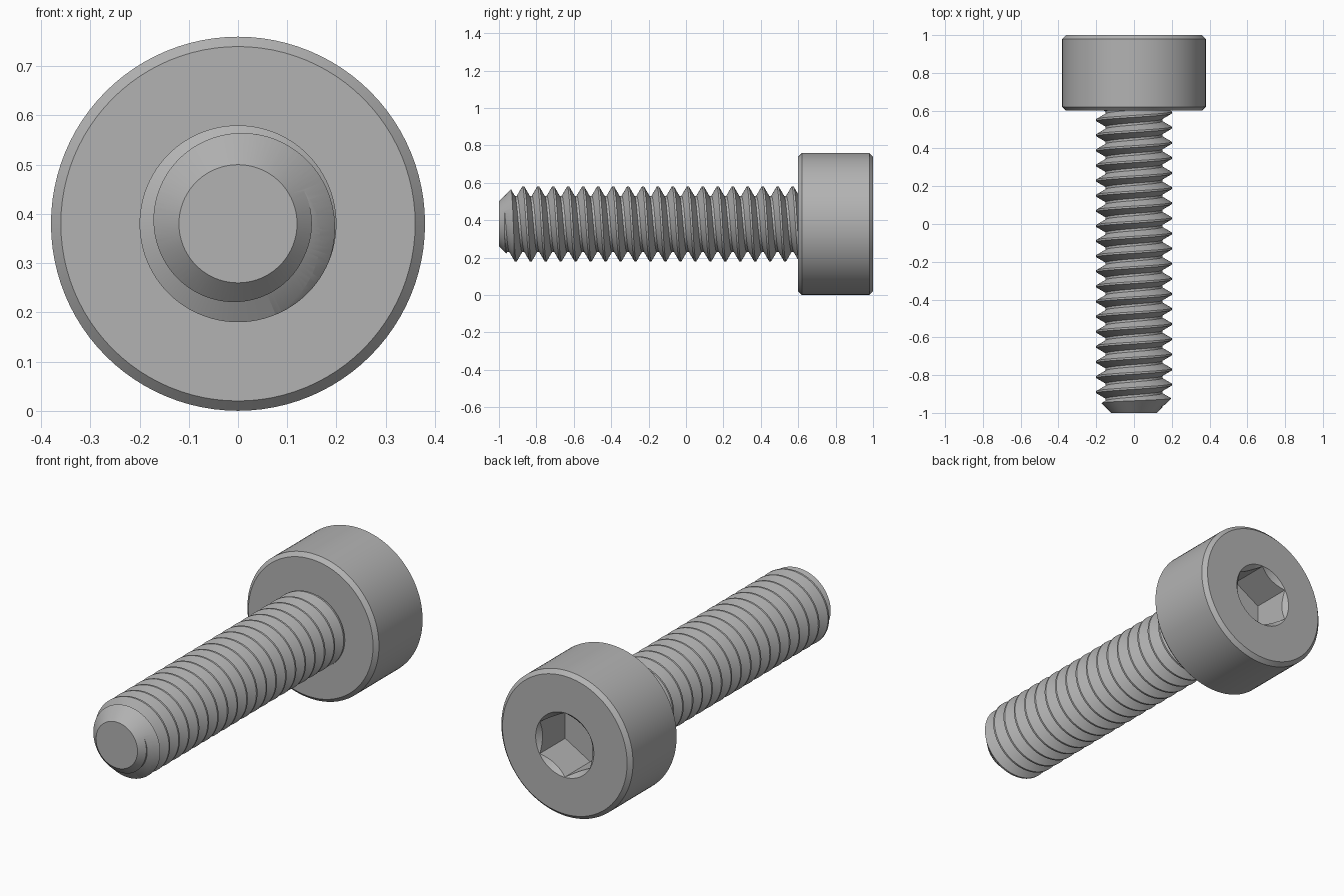
import bpy, bmesh
from math import sin, cos, pi, radians

AXIS_Z = 0.38          # height of the screw axis
PITCH, MAJOR, MINOR = 0.08, 0.20, 0.15

if "Cube" in bpy.data.objects:
    bpy.data.objects.remove(bpy.data.objects["Cube"])

steel = bpy.data.materials.new("grey steel")
steel.use_nodes = True
GREY = (0.45, 0.45, 0.45, 1)
steel.diffuse_color = GREY
steel.node_tree.nodes["Principled BSDF"].inputs["Base Color"].default_value = GREY


def point(radius, angle, y):
    """Point around the screw axis; the angle starts at the top."""
    return (radius * sin(angle), y, AXIS_Z + radius * cos(angle))


def finish(bm, name):
    bmesh.ops.recalc_face_normals(bm, faces=bm.faces)
    mesh = bpy.data.meshes.new(name)
    bm.to_mesh(mesh)
    bm.free()
    mesh.materials.append(steel)
    obj = bpy.data.objects.new(name, mesh)
    bpy.context.collection.objects.link(obj)
    return obj


def lathe(name, profile, sides=96):
    """Closed solid turned from (radius, y) points."""
    bm = bmesh.new()
    rings = [[bm.verts.new(point(r, 2 * pi * i / sides, y)) for i in range(sides)]
             for r, y in profile]
    for a, b in zip(rings, rings[1:]):
        for i in range(sides):
            j = (i + 1) % sides
            bm.faces.new((a[i], a[j], b[j], b[i]))
    bm.faces.new(rings[0])
    bm.faces.new(rings[-1])
    return finish(bm, name)


def thread(name, start, turns, sides=96):
    """Closed solid with a right-hand helical V thread; start is a crest at the top."""
    profile = [(MAJOR, -0.005), (MAJOR, 0.005), (MINOR, 0.034), (MINOR, 0.046)]
    bm = bmesh.new()
    rows = turns * len(profile) + 1
    cols = []
    for i in range(sides):
        col = []
        for k in range(rows + len(profile)):
            turn, p = divmod(k, len(profile))
            r, dy = profile[p]
            if i == 0 or k < rows:
                y = start + dy + PITCH * (turn + i / sides)
                col.append(bm.verts.new(point(r, 2 * pi * i / sides, y)))
        cols.append(col)
    # the last column meets the first one a full turn further on
    cols.append(cols[0][len(profile):])
    for a, b in zip(cols, cols[1:]):
        for k in range(rows - 1):
            bm.faces.new((a[k], a[k + 1], b[k + 1], b[k]))
    # fan caps over the stepped ends
    n = len(profile)
    first = [c[0] for c in cols] + cols[0][n - 1:0:-1]
    last = [c[rows - 1] for c in cols] + cols[0][rows + n - 2:rows - 1:-1]
    for loop, y in ((first, start - 0.1), (last, start + PITCH * turns + 0.2)):
        hub = bm.verts.new(point(0, 0, y))
        for u, v in zip(loop, loop[1:] + loop[:1]):
            bm.faces.new((u, v, hub))
    return finish(bm, name)


def carve(obj, cutter, operation):
    mod = obj.modifiers.new("carve", 'BOOLEAN')
    mod.operation, mod.solver, mod.object = operation, 'EXACT', cutter
    bpy.context.view_layer.objects.active = obj
    bpy.ops.object.modifier_apply(modifier=mod.name)
    bpy.data.objects.remove(cutter)


# Head with chamfered rims and a countersunk hexagon socket
head = lathe("screw_head", [(0.36, 0.60), (0.38, 0.62), (0.38, 0.98), (0.36, 1.0)])
carve(head, lathe("socket_cutter", [(0.167, 0.79), (0.167, 1.1)], 6), 'DIFFERENCE')
carve(head, lathe("countersink_cutter", [(0.13, 0.962), (0.188, 1.02)]), 'DIFFERENCE')

# Threaded shank trimmed to length with a chamfered tip
shank = thread("threaded_shank", -1.19, 24)
carve(shank, lathe("shank_trim", [(0.12, -1.0), (0.25, -0.87), (0.25, 0.61)]), 'INTERSECT')

# Smooth shading with crisp edges
bpy.ops.object.select_all(action='DESELECT')
for part in (head, shank):
    part.select_set(True)
bpy.context.view_layer.objects.active = head
bpy.ops.object.shade_smooth_by_angle(angle=radians(25))
